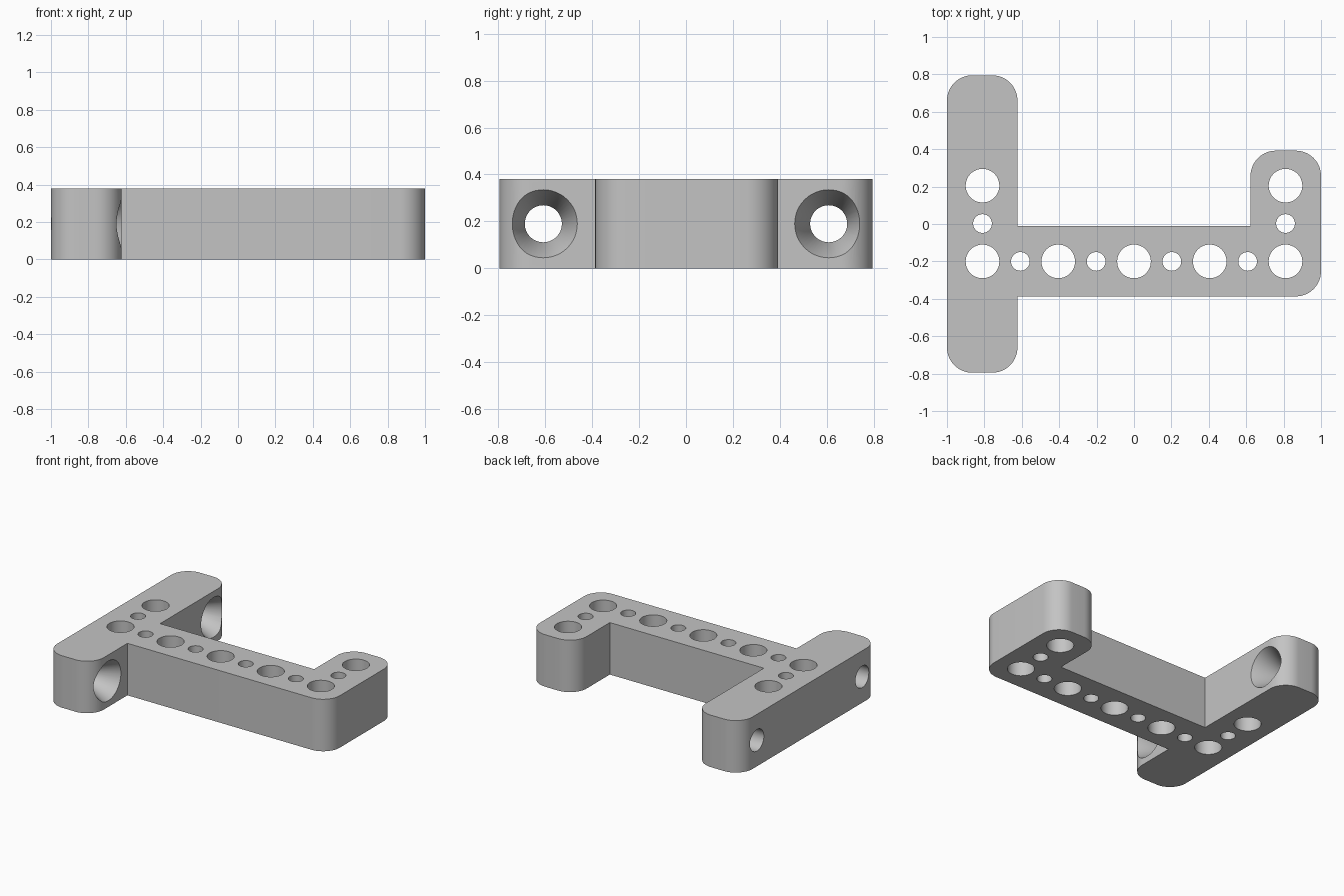
import bpy, bmesh, math
from mathutils import Vector, Matrix

if "Cube" in bpy.data.objects:
    bpy.data.objects.remove(bpy.data.objects["Cube"])

HEIGHT = 0.38
CORNER = 0.135
SEGMENTS = 48

grey = bpy.data.materials.new("plain grey")
grey.use_nodes = True
grey.diffuse_color = (0.55, 0.55, 0.55, 1)
grey.node_tree.nodes["Principled BSDF"].inputs["Base Color"].default_value = grey.diffuse_color


def make_object(name, bm):
    bmesh.ops.recalc_face_normals(bm, faces=bm.faces)
    mesh = bpy.data.meshes.new(name)
    bm.to_mesh(mesh)
    bm.free()
    mesh.materials.append(grey)
    obj = bpy.data.objects.new(name, mesh)
    bpy.context.collection.objects.link(obj)
    return obj


def rounded_outline(points, steps=14):
    """Corner list of (x, y, rounded) to a closed path with arcs."""
    path = []
    for i, (x, y, rounded) in enumerate(points):
        p = Vector((x, y, 0))
        if not rounded:
            path.append(p)
            continue
        to_prev = (Vector((*points[i - 1][:2], 0)) - p).normalized() * CORNER
        to_next = (Vector((*points[(i + 1) % len(points)][:2], 0)) - p).normalized() * CORNER
        centre = p + to_prev + to_next
        for s in range(steps + 1):
            a = s / steps * math.pi / 2
            path.append(centre - to_next * math.cos(a) - to_prev * math.sin(a))
    return path


def lathe(bm, rings, matrix):
    """Closed round solid along local z from (z, radius) rings."""
    loops = []
    for z, r in rings:
        angles = [2 * math.pi * s / SEGMENTS for s in range(SEGMENTS)]
        loops.append([bm.verts.new(matrix @ Vector((r * math.cos(a), r * math.sin(a), z)))
                      for a in angles])
    for low, high in zip(loops, loops[1:]):
        for s in range(SEGMENTS):
            t = (s + 1) % SEGMENTS
            bm.faces.new((low[s], low[t], high[t], high[s]))
    bm.faces.new(loops[0][::-1])
    bm.faces.new(loops[-1])


# Bracket body: long mounting bar, cross beam and short arm in one outline
outline = [
    (-1, -0.795, True), (-0.623, -0.795, True), (-0.623, -0.387, False),
    (1, -0.387, True), (1, 0.392, True), (0.623, 0.392, True),
    (0.623, -0.01, False), (-0.623, -0.01, False),
    (-0.623, 0.795, True), (-1, 0.795, True),
]
bm = bmesh.new()
base = bm.faces.new([bm.verts.new(p) for p in rounded_outline(outline)])
top = bmesh.ops.extrude_face_region(bm, geom=[base])["geom"]
bmesh.ops.translate(bm, vec=(0, 0, HEIGHT),
                    verts=[v for v in top if isinstance(v, bmesh.types.BMVert)])
bracket = make_object("bracket_body", bm)

# Vertical holes: large and small alternate along the beam and up both ends
PITCH = 0.2025
ROW_Y = -0.2
spots = [(k * PITCH, ROW_Y, k % 2 == 0) for k in range(-4, 5)]
for side in (-1, 1):
    spots += [(side * 4 * PITCH, ROW_Y + PITCH, False),
              (side * 4 * PITCH, ROW_Y + 2 * PITCH, True)]
bm = bmesh.new()
for x, y, large in spots:
    r = 0.09 if large else 0.05
    lathe(bm, [(-0.1, r), (HEIGHT + 0.1, r)], Matrix.Translation((x, y, 0)))

# Countersunk screw holes through the ends of the mounting bar
INNER, OUTER, DEPTH, OVER = 0.079, 0.145, 0.14, 0.03
slope = (OUTER - INNER) / DEPTH
for y in (-0.608, 0.608):
    place = Matrix.Translation((-0.623, y, HEIGHT / 2)) @ Matrix.Rotation(math.pi / 2, 4, 'Y')
    lathe(bm, [(-0.45, INNER), (-DEPTH, INNER), (OVER, OUTER + slope * OVER)], place)
cutter = make_object("hole_cutter", bm)
cutter.hide_render = True

# Cut the holes, then drop the cutter
cut = bracket.modifiers.new("holes", 'BOOLEAN')
cut.operation = 'DIFFERENCE'
cut.solver = 'EXACT'
cut.object = cutter
bpy.ops.object.select_all(action='DESELECT')
bracket.select_set(True)
bpy.context.view_layer.objects.active = bracket
bpy.ops.object.modifier_apply(modifier=cut.name)
bpy.data.objects.remove(cutter)

bpy.ops.object.shade_smooth_by_angle(angle=math.radians(28))
